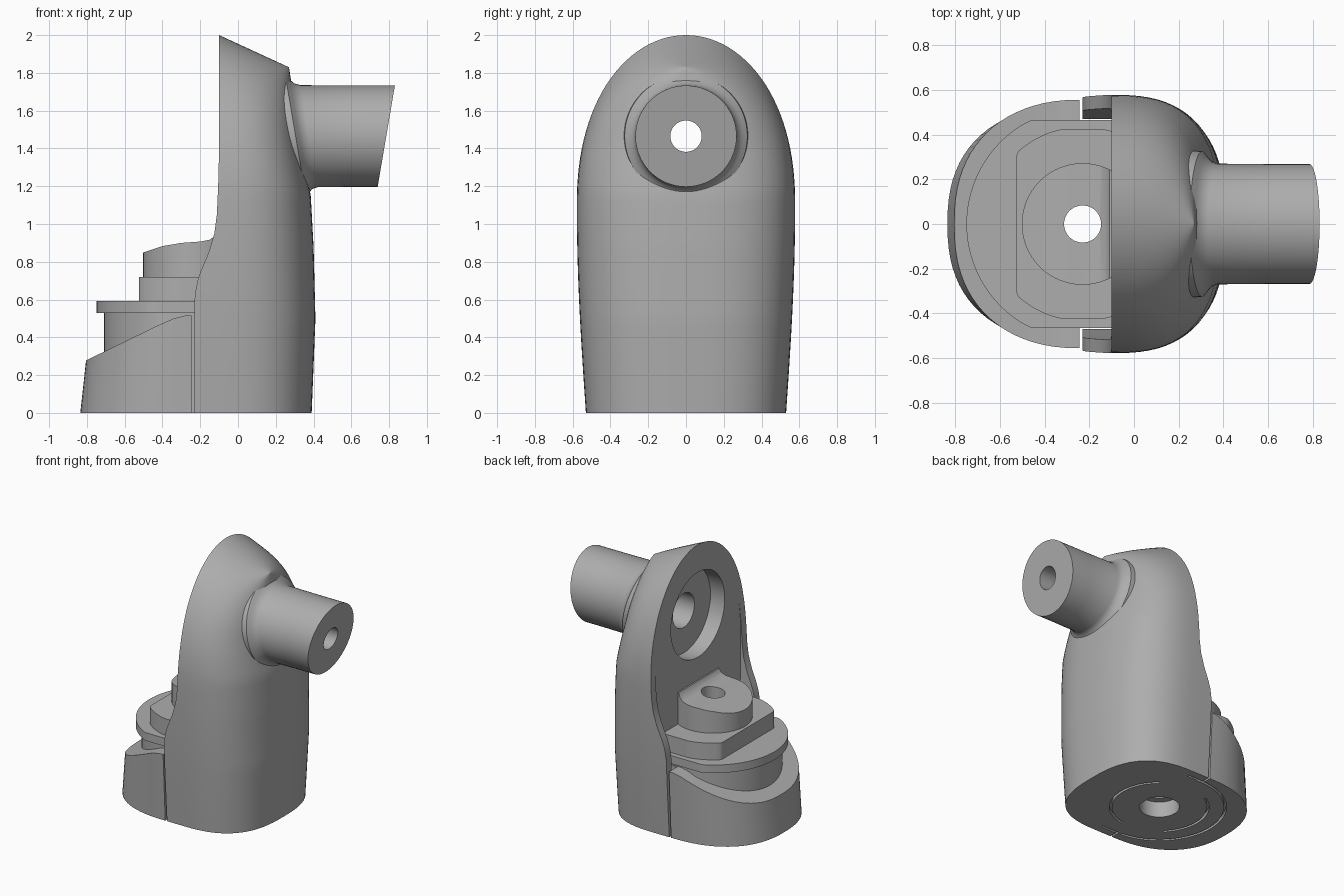
import bpy, bmesh, math
from mathutils import Vector

if "Cube" in bpy.data.objects:
    bpy.data.objects.remove(bpy.data.objects["Cube"], do_unlink=True)

GREY = (0.42, 0.42, 0.42, 1.0)
mat = bpy.data.materials.new("plain grey")
mat.use_nodes = True
mat.diffuse_color = GREY
mat.node_tree.nodes["Principled BSDF"].inputs["Base Color"].default_value = GREY

PIVOT_X = -0.23      # vertical axis of the pedestal
AXIS_Z = 1.465       # height of the horizontal shaft
FACE_X = -0.1        # flat face of the upright body


def lerp(table, t):
    """Piecewise linear lookup in a list of (key, value) pairs."""
    for (a, va), (b, vb) in zip(table, table[1:]):
        if t <= b:
            return va + (vb - va) * max(0, t - a) / (b - a)
    return table[-1][1]


def loft(name, rings, cap_end=True):
    """Skin closed rings of equal length and cap the ends."""
    bm = bmesh.new()
    loops = [[bm.verts.new(p) for p in ring] for ring in rings]
    n = len(loops[0])
    for a, b in zip(loops, loops[1:]):
        for i in range(n):
            j = (i + 1) % n
            bm.faces.new((a[i], a[j], b[j], b[i]))
    bm.faces.new(loops[0][::-1])
    if cap_end:
        bm.faces.new(loops[-1])
    bmesh.ops.remove_doubles(bm, verts=bm.verts, dist=0.0002)
    bmesh.ops.recalc_face_normals(bm, faces=bm.faces)
    mesh = bpy.data.meshes.new(name)
    bm.to_mesh(mesh)
    bm.free()
    obj = bpy.data.objects.new(name, mesh)
    bpy.context.collection.objects.link(obj)
    mesh.materials.append(mat)
    return obj


def prism(name, outline, z0, z1):
    return loft(name, [[(x, y, z) for x, y in outline] for z in (z0, z1)])


def rod(axis, a, b, r):
    """Cylinder along the shaft ('x') or the pivot ('z')."""
    ring = [(r * math.cos(t), r * math.sin(t))
            for t in (math.tau * i / 48 for i in range(48))]
    if axis == "x":
        return loft("cutter", [[(x, u, AXIS_Z + v) for u, v in ring] for x in (a, b)])
    return loft("cutter", [[(PIVOT_X + u, v, z) for u, v in ring] for z in (a, b)])


def above(profile):
    """Cutter that removes everything above an x-z profile."""
    section = profile + [(profile[-1][0], 1.5), (profile[0][0], 1.5)]
    return loft("cutter", [[(x, y, z) for x, z in section] for y in (-0.8, 0.8)])


def arc_groove(r, start, end):
    """Shallow curved slot in the underside."""
    steps = [math.radians(start + (end - start) * i / 32) for i in range(33)]
    pts = [(r, t) for t in steps] + [(r + 0.018, t) for t in reversed(steps)]
    outline = [(PIVOT_X + q * math.cos(t), q * math.sin(t)) for q, t in pts]
    return prism("cutter", outline, -0.05, 0.03)


def cut(obj, *cutters):
    for c in cutters:
        c.hide_render = True
        mod = obj.modifiers.new("cut", "BOOLEAN")
        mod.operation = "DIFFERENCE"
        mod.solver = "EXACT"
        mod.object = c
        bpy.context.view_layer.objects.active = obj
        bpy.ops.object.modifier_apply(modifier=mod.name)
        bpy.data.objects.remove(c, do_unlink=True)


def superellipse(t, n):
    """Unit half curve: (depth, side) for t from 0 to pi."""
    c = math.cos(t)
    return (abs(math.sin(t)) ** (2 / n),
            math.copysign(abs(c) ** (2 / n), c) if abs(c) > 1e-9 else 0)


# upright body: arched rings with a rounded back and side flanges in front
BACK = [(0, 0.39), (0.5, 0.41), (0.9, 0.4), (1.2, 0.385), (1.5, 0.33), (1.8, 0.295), (2, 0.27)]
LIP = [(0.62, -0.23), (0.72, -0.21), (0.85, -0.155), (0.95, -0.125), (1.05, -0.112),
       (1.2, -0.105), (1.4, FACE_X)]


def half_width(z):
    if z < 1.1:
        return 0.53 + 0.048 * math.sin(math.pi / 2 * z / 1.1)
    return 0.578 * math.sqrt(max(0, 1 - ((z - 1.1) / 0.9) ** 2.2))


def body_ring(z):
    w, back, lip = half_width(z), lerp(BACK, z), lerp(LIP, z)
    inner = w - min(0.06, w * 0.15)
    pts = [(lip, w)]
    for i in range(41):
        depth, side = superellipse(math.pi * i / 40, 2.7)
        pts.append((FACE_X + (back - FACE_X) * depth, w * side))
    pts += [(lip, -w), (lip, -inner), (FACE_X, -inner), (FACE_X, inner), (lip, inner)]
    # the crown slopes down towards the back
    return [(x, y, z - 0.46 * max(0, x - FACE_X) * (z / 2) ** 3) for x, y in pts]


levels = [1.1 * i / 22 for i in range(22)]
levels += [1.1 + 0.9 * math.sin(math.pi / 2 * i / 28) for i in range(29)]
body = loft("upright_body", [body_ring(z) for z in levels], cap_end=False)
cut(body, rod("x", -0.4, 0.02, 0.325), rod("x", -0.4, 0.2, 0.13), rod("x", -0.5, 0.7, 0.083))

# shaft: flared root, slanted end, bored through
SHAFT = [(0.2, 0.335, -0.17), (0.305, 0.325, -0.17), (0.325, 0.3, -0.17), (0.345, 0.28, -0.17),
         (0.375, 0.27, -0.17), (0.6, 0.268, 0), (0.785, 0.268, 0.17)]
rings = []
for x, r, shear in SHAFT:
    angles = [math.tau * i / 64 for i in range(64)]
    rings.append([(x + shear * r * math.sin(t), r * math.cos(t), AXIS_Z + r * math.sin(t))
                  for t in angles])
shaft = loft("shaft", rings)
cut(shaft, rod("x", 0.0, 1.2, 0.083))

# foot: rounded toe with a tongue that slides between the flanges
def foot_ring(z):
    length, w = 0.59 - 0.11 * z, 0.53 + 0.05 * z
    pts = []
    for i in range(41):
        depth, side = superellipse(math.pi * i / 40, 2.4)
        pts.append((-0.245 - length * depth, w * side))
    pts += [(-0.245, -0.455), (-0.09, -0.455), (-0.09, 0.455), (-0.245, 0.455)]
    return [(x, y, z) for x, y in pts]


foot = loft("foot", [foot_ring(z) for z in (0, 0.6)])
cut(foot, above([(-1, 0.19), (-0.8, 0.28), (-0.42, 0.465), (-0.34, 0.5), (-0.28, 0.515), (0.1, 0.515)]))
cut(foot, rod("z", -0.1, 0.12, 0.14))


# stacked pedestal: discs trimmed flat at the sides and against the body
def trimmed_disc(r, x_min=-1, y_max=1):
    outline = []
    for i in range(96):
        t = math.tau * i / 96
        outline.append((min(-0.09, max(x_min, PIVOT_X + r * math.cos(t))),
                        min(y_max, max(-y_max, r * math.sin(t)))))
    return outline


column = prism("pedestal_column", trimmed_disc(0.48, y_max=0.45), 0.2, 0.54)
flange = prism("pedestal_flange", trimmed_disc(0.52, y_max=0.465), 0.53, 0.592)
block = prism("pedestal_block", trimmed_disc(0.435, x_min=-0.525, y_max=0.425), 0.585, 0.72)
boss = prism("pedestal_boss", trimmed_disc(0.272), 0.7, 1.1)
cut(boss, above([(-0.6, 0.81), (-0.5, 0.85), (-0.4, 0.883), (-0.3, 0.9), (-0.2, 0.907),
                 (-0.15, 0.917), (-0.125, 0.935), (-0.11, 0.965), (-0.05, 0.97)]))
for part in (foot, column, flange, block, boss):
    cut(part, rod("z", -0.2, 1.3, 0.083))

# curved slots in the underside
for part in (foot, body):
    for r, start, end in ((0.33, -80, 50), (0.33, 120, 225), (0.45, 85, 265)):
        cut(part, arc_groove(r, start, end))

# smooth the curved faces and keep the crisp edges
for part in (body, shaft, foot, column, flange, block, boss):
    bpy.ops.object.select_all(action="DESELECT")
    part.select_set(True)
    bpy.context.view_layer.objects.active = part
    bpy.ops.object.shade_smooth_by_angle(angle=math.radians(32))
